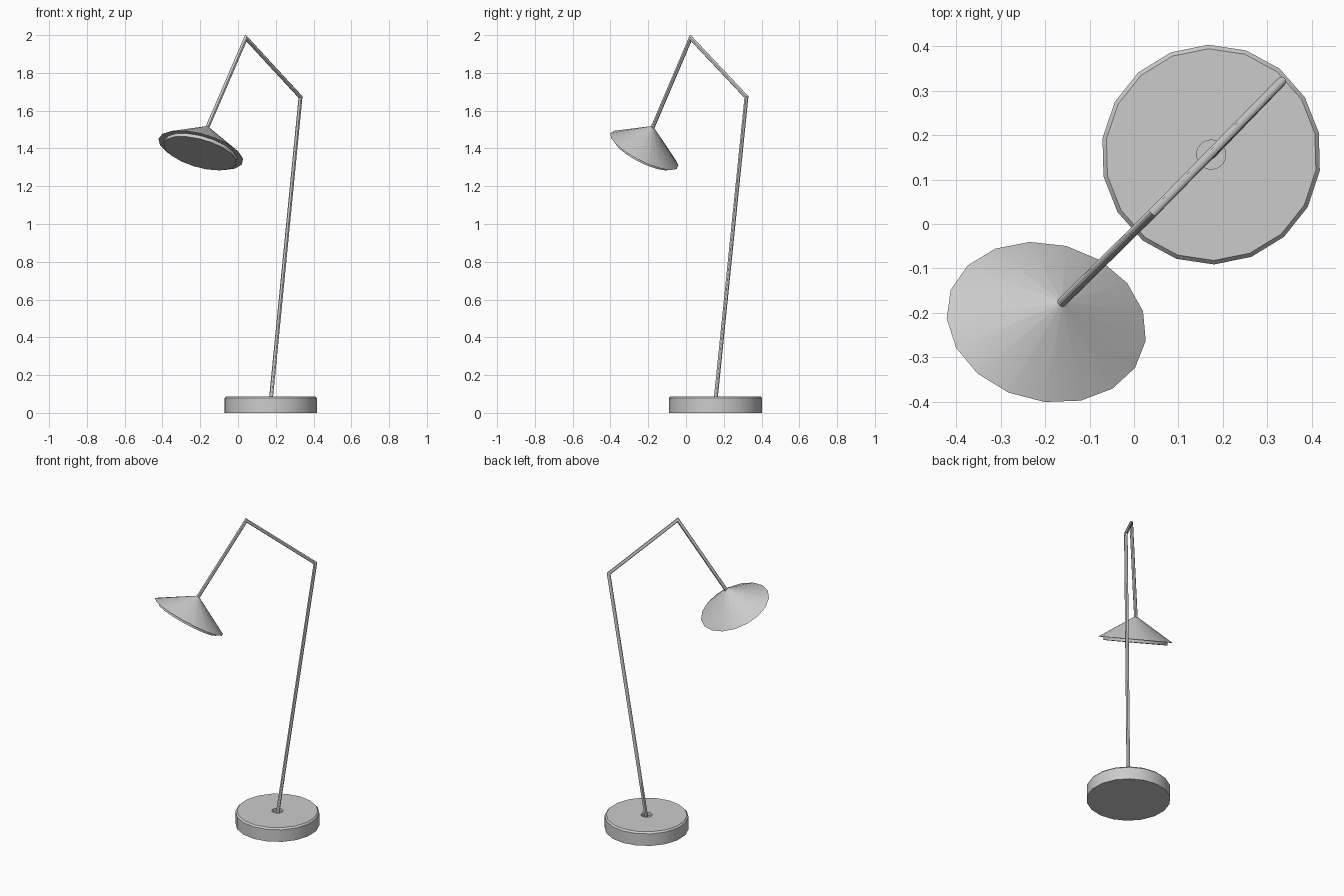
import bpy, bmesh
from math import sin, cos, pi, radians
from mathutils import Vector, Matrix

if "Cube" in bpy.data.objects:
    bpy.data.objects.remove(bpy.data.objects["Cube"])


def finish(bm, name, angle=30):
    bmesh.ops.recalc_face_normals(bm, faces=bm.faces)
    mesh = bpy.data.meshes.new(name)
    bm.to_mesh(mesh)
    bm.free()
    ob = bpy.data.objects.new(name, mesh)
    bpy.context.collection.objects.link(ob)
    bpy.ops.object.select_all(action='DESELECT')
    ob.select_set(True)
    bpy.context.view_layer.objects.active = ob
    bpy.ops.object.shade_smooth_by_angle(angle=radians(angle))
    return ob


def bridge(bm, rings):
    n = len(rings[0])
    for a, b in zip(rings, rings[1:]):
        for i in range(n):
            j = (i + 1) % n
            bm.faces.new((a[i], a[j], b[j], b[i]))
    bm.faces.new(rings[0])
    bm.faces.new(rings[-1])


def lathe(name, profile, sides, phase, matrix):
    """Spin (radius, height) pairs round local z, capped at both ends."""
    bm = bmesh.new()
    angs = [phase + 2 * pi * i / sides for i in range(sides)]
    bridge(bm, [[bm.verts.new(matrix @ Vector((r * cos(a), r * sin(a), h))) for a in angs]
                for r, h in profile])
    return finish(bm, name)


def mitred_tube(name, points, radius, sides):
    """Round tube along a path with mitred corners."""
    pts = [Vector(p) for p in points]
    dirs = [(b - a).normalized() for a, b in zip(pts, pts[1:])]
    side = dirs[0].cross(dirs[1]).normalized()
    up = dirs[0].cross(side)
    ring = [pts[0] + radius * (side * cos(2 * pi * i / sides) + up * sin(2 * pi * i / sides))
            for i in range(sides)]
    rings = [ring]
    for k, d in enumerate(dirs):
        n = (d + dirs[k + 1]).normalized() if k + 1 < len(dirs) else d
        ring = [v + d * ((pts[k + 1] - v).dot(n) / d.dot(n)) for v in ring]
        rings.append(ring)
    bm = bmesh.new()
    bridge(bm, [[bm.verts.new(v) for v in r] for r in rings])
    return finish(bm, name)


# Round weighted base with a chamfered rim and a socket for the pole
lathe("base", [(0.247, 0), (0.247, 0.078), (0.238, 0.088), (0.033, 0.088), (0.033, 0.068)],
      18, radians(91.5), Matrix.Translation((0.1735, 0.156, 0)))

# Leaning pole and the two arms
mitred_tube("pole_and_arms",
            [(0.173, 0.156, 0.06), (0.331, 0.32, 1.672),
             (0.042, 0.025, 1.985), (-0.165, -0.179, 1.505)], 0.0105, 12)

# Tilted shade frame: two rim axes and the direction from rim to tip
tilt = Matrix(((0.2204, 0.0441, 0.034, -0.197),
               (-0.0566, 0.1718, 0.044, -0.221),
               (-0.0356, -0.0987, 0.125, 1.39),
               (0, 0, 0, 1)))
lathe("shade", [(1, 0), (0.03, 1)], 17, radians(5), tilt)

# Diffuser disc standing slightly below the shade rim
lathe("diffuser", [(0.86, 0.02), (0.86, -0.13)], 17, radians(5), tilt)
